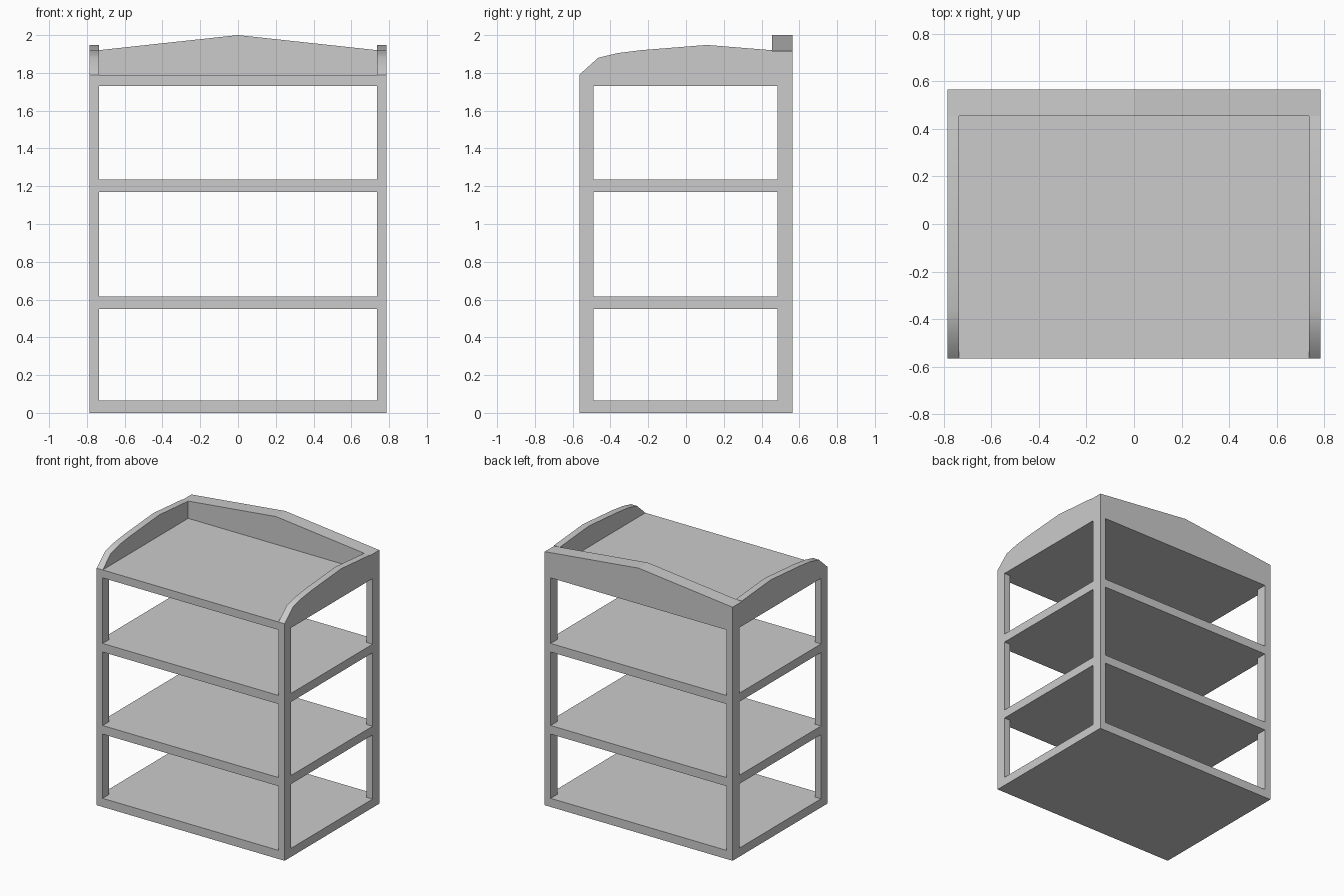
import bpy
import bmesh
from math import radians
from mathutils import Vector

cube = bpy.data.objects.get("Cube")
if cube:
    bpy.data.objects.remove(cube, do_unlink=True)

grey = bpy.data.materials.new("plain grey")
grey.use_nodes = True
grey.diffuse_color = (0.6, 0.6, 0.6, 1)
grey.node_tree.nodes["Principled BSDF"].inputs["Base Color"].default_value = (0.6, 0.6, 0.6, 1)

# Overall half sizes, floor thickness and frame widths
HX, HY = 0.785, 0.565
INNER_X = 0.735
FRONT_Y, BACK_Y = -0.49, 0.485
PARAPET_Y = 0.455
FLOORS = [(0, 0.065), (0.55, 0.615), (1.17, 1.235), (1.73, 1.79)]
ROOF = FLOORS[-1][1]


def prism(name, outline, push):
    """Closed solid made by pushing a flat outline along a vector."""
    bm = bmesh.new()
    face = bm.faces.new([bm.verts.new(p) for p in outline])
    result = bmesh.ops.extrude_face_region(bm, geom=[face], use_keep_orig=True)
    moved = [v for v in result["geom"] if isinstance(v, bmesh.types.BMVert)]
    bmesh.ops.translate(bm, verts=moved, vec=Vector(push))
    bmesh.ops.recalc_face_normals(bm, faces=bm.faces)
    mesh = bpy.data.meshes.new(name)
    bm.to_mesh(mesh)
    bm.free()
    mesh.materials.append(grey)
    obj = bpy.data.objects.new(name, mesh)
    bpy.context.collection.objects.link(obj)
    return obj


def box(name, x0, x1, y0, y1, z0, z1):
    outline = [(x0, y0, z0), (x1, y0, z0), (x1, y1, z0), (x0, y1, z0)]
    return prism(name, outline, (0, 0, z1 - z0))


# Floor slabs and roof
for name, (z0, z1) in zip(("base", "lower_floor", "upper_floor", "roof"), FLOORS):
    box(name, -HX, HX, -HY, HY, z0, z1)

# Corner posts between each pair of slabs
for level, (below, above) in enumerate(zip(FLOORS, FLOORS[1:]), 1):
    for side, x0, x1 in (("left", INNER_X, HX), ("right", -HX, -INNER_X)):
        for end, y0, y1 in (("front", -HY, FRONT_Y), ("back", BACK_Y, HY)):
            box(f"{end}_{side}_post_{level}", x0, x1, y0, y1, below[1], above[0])

# Gabled back parapet
gable = [(-HX, ROOF), (HX, ROOF), (HX, 1.915), (0, 2.0), (-HX, 1.915)]
prism("back_parapet", [(x, PARAPET_Y, z) for x, z in gable], (0, HY - PARAPET_Y, 0))

# Curved side parapets
curve = [(-HY, ROOF), (PARAPET_Y, ROOF), (PARAPET_Y, 1.92), (0.11, 1.948),
         (-0.24, 1.92), (-0.36, 1.905), (-0.465, 1.88)]
for side, x in (("left", INNER_X), ("right", -HX)):
    wall = prism(f"{side}_parapet", [(x, y, z) for y, z in curve], (HX - INNER_X, 0, 0))
    bpy.ops.object.select_all(action="DESELECT")
    wall.select_set(True)
    bpy.context.view_layer.objects.active = wall
    bpy.ops.object.shade_smooth_by_angle(angle=radians(30))
